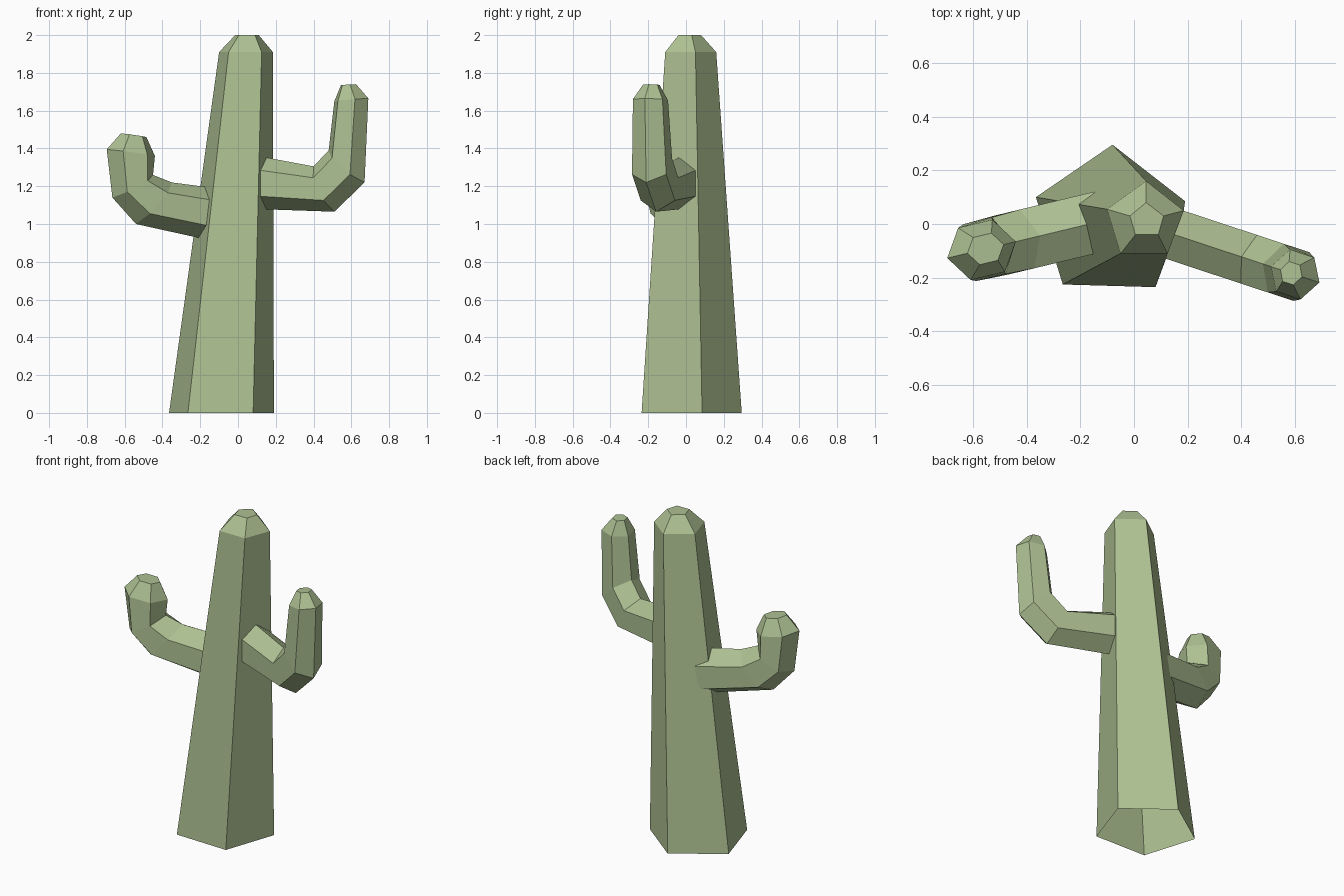
import bpy, bmesh, math
from mathutils import Vector

if "Cube" in bpy.data.objects:
    bpy.data.objects.remove(bpy.data.objects["Cube"])

green = bpy.data.materials.new("cactus_green")
green.diffuse_color = (0.42, 0.53, 0.29, 1)
green.use_nodes = True
green.node_tree.nodes["Principled BSDF"].inputs["Base Color"].default_value = green.diffuse_color


def loft(name, rings):
    """Skin a list of point rings; bottom left open, last ring capped."""
    bm = bmesh.new()
    loops = [[bm.verts.new(p) for p in ring] for ring in rings]
    n = len(loops[0])
    for a, b in zip(loops, loops[1:]):
        for i in range(n):
            j = (i + 1) % n
            bm.faces.new((a[i], a[j], b[j], b[i]))
    bm.faces.new(loops[-1])
    bmesh.ops.recalc_face_normals(bm, faces=bm.faces)
    mesh = bpy.data.meshes.new(name)
    bm.to_mesh(mesh)
    bm.free()
    mesh.materials.append(green)
    obj = bpy.data.objects.new(name, mesh)
    bpy.context.collection.objects.link(obj)
    return obj


def arm(name, y0, slope, sections):
    """Six-sided arm; each section is inner x,z, outer x,z, side radius."""
    side = Vector((-slope, 1, 0)).normalized()
    rings = []
    for xi, zi, xo, zo, w in sections:
        p = Vector((xi, y0 + slope * xi, zi))
        q = Vector((xo, y0 + slope * xo, zo))
        c, u = (p + q) / 2, (p - q) / 2
        rings.append([c + u * math.cos(k * math.pi / 3)
                      + side * w * math.sin(k * math.pi / 3) for k in range(6)])
    return loft(name, rings)


# Five-sided leaning trunk, open underneath
base = [(-0.08, 0.295), (-0.365, 0.10), (-0.265, -0.225), (0.08, -0.235), (0.19, 0.085)]
shoulder = [(0.045, 0.16), (-0.10, 0.055), (-0.05, -0.11), (0.125, -0.11), (0.185, 0.05)]
tip = [(0.045, 0.08), (-0.015, 0.03), (0.005, -0.04), (0.09, -0.04), (0.11, 0.03)]
loft("trunk", [[(x, y, z) for x, y in ring]
               for ring, z in ((base, 0), (shoulder, 1.91), (tip, 2.0))])

# Taller right arm
arm("right_arm", 0.01, -0.33, [
    (0.08, 1.365, 0.08, 1.08, 0.11),
    (0.40, 1.305, 0.51, 1.065, 0.11),
    (0.48, 1.39, 0.67, 1.22, 0.11),
    (0.51, 1.65, 0.69, 1.665, 0.095),
    (0.545, 1.735, 0.625, 1.74, 0.045),
])

# Shorter left arm
arm("left_arm", 0.04, 0.24, [
    (-0.12, 1.19, -0.12, 0.907, 0.13),
    (-0.35, 1.22, -0.54, 1.00, 0.13),
    (-0.45, 1.26, -0.665, 1.14, 0.125),
    (-0.44, 1.36, -0.695, 1.395, 0.115),
    (-0.485, 1.46, -0.62, 1.48, 0.06),
])
